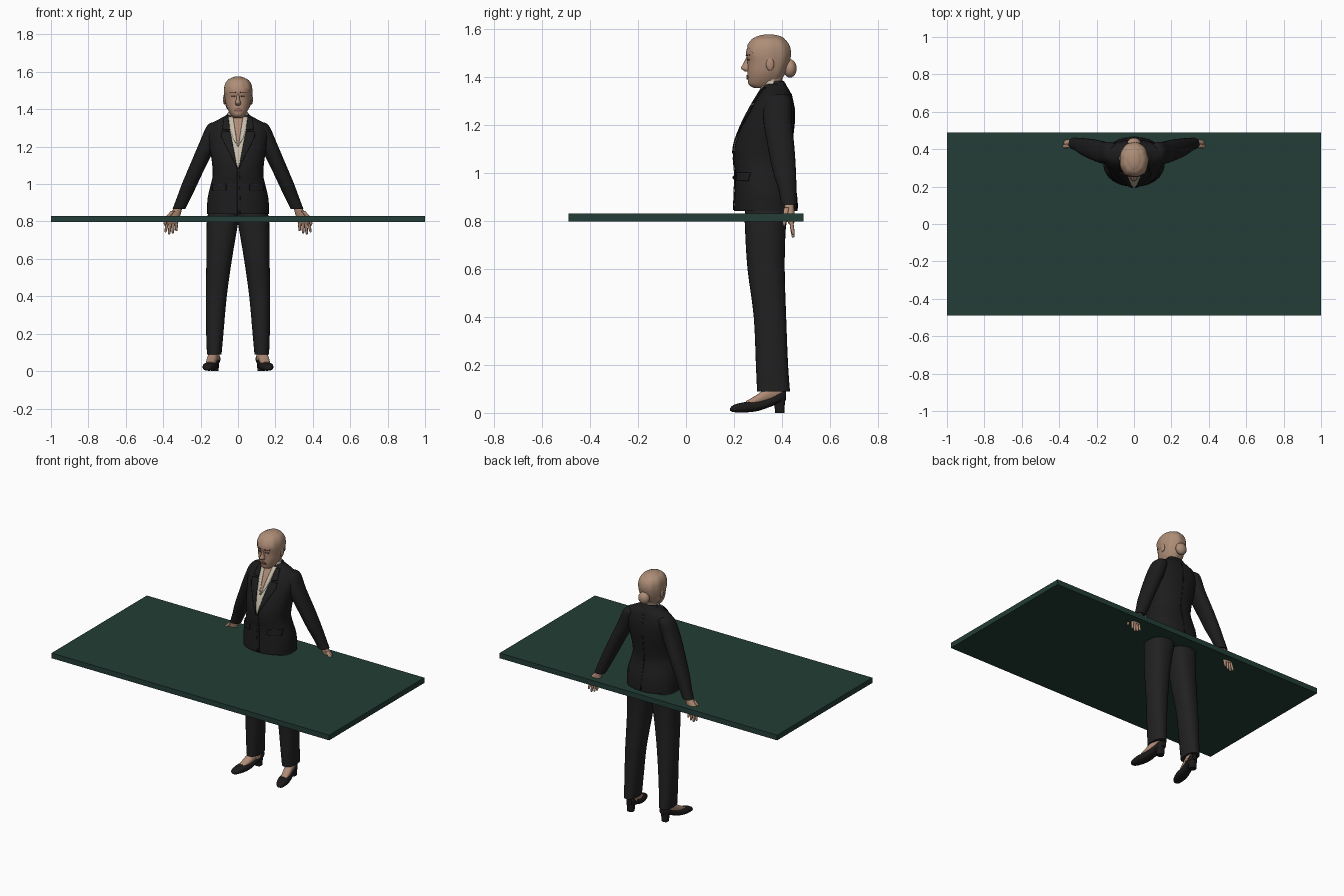
import bpy, bmesh, math
from mathutils import Vector
from mathutils.bvhtree import BVHTree

if "Cube" in bpy.data.objects:
    bpy.data.objects.remove(bpy.data.objects["Cube"], do_unlink=True)


def material(name, r, g, b):
    m = bpy.data.materials.new(name)
    m.use_nodes = True
    m.diffuse_color = (r, g, b, 1)
    m.node_tree.nodes["Principled BSDF"].inputs["Base Color"].default_value = (r, g, b, 1)
    return m


GREEN = material("dark green", .017, .047, .037)
CLOTH = material("jacket black", .012, .012, .013)
TROUSER = material("trouser charcoal", .015, .015, .016)
SKIN = material("skin", .43, .26, .18)
HAIR = material("blonde hair", .42, .27, .185)
SHIRT = material("cream shirt", .56, .5, .4)
LEATHER = material("shoe leather", .012, .01, .01)
LIPS = material("lips", .27, .12, .09)
BROWN = material("brow brown", .12, .07, .05)


def finish(name, bm, mat, smooth=True):
    bmesh.ops.recalc_face_normals(bm, faces=bm.faces)
    mesh = bpy.data.meshes.new(name)
    bm.to_mesh(mesh)
    ob = bpy.data.objects.new(name, mesh)
    bpy.context.collection.objects.link(ob)
    mesh.materials.append(mat)
    if smooth:
        bpy.ops.object.select_all(action='DESELECT')
        ob.select_set(True)
        bpy.context.view_layer.objects.active = ob
        bpy.ops.object.shade_smooth_by_angle(angle=math.radians(50))
    return ob


def spline(rows, steps):
    """Catmull-Rom interpolation through section rows."""
    out = []
    for i in range(len(rows) - 1):
        quad = zip(rows[max(i - 1, 0)], rows[i], rows[i + 1], rows[min(i + 2, len(rows) - 1)])
        quad = list(quad)
        for k in range(steps):
            t = k / steps
            out.append([b + .5 * t * (c - a + t * (2 * a - 5 * b + 4 * c - d
                        + t * (3 * (b - c) + d - a))) for a, b, c, d in quad])
    return out + [list(rows[-1])]


def loft(name, rows, mat, side=1, axis='z', n=28, p=2.2, steps=4, ripple=0, grow=0, cut=None):
    """Skin oval sections (position, x min, x max, other min, other max)."""
    bm = bmesh.new()
    rings = []
    for t, a0, a1, b0, b1 in spline(rows, steps):
        ring = []
        for j in range(n):
            ang = 2 * math.pi * j / n
            c, s = math.cos(ang), math.sin(ang)
            k = 1 + ripple * math.cos(9 * ang)
            u = (a0 + a1) / 2 + ((a1 - a0) / 2 + grow) * k * math.copysign(abs(c) ** (2 / p), c)
            v = (b0 + b1) / 2 + ((b1 - b0) / 2 + grow) * k * math.copysign(abs(s) ** (2 / p), s)
            ring.append(bm.verts.new((side * u, v, t) if axis == 'z' else (side * u, t, v)))
        rings.append(ring)
    for lo, hi in zip(rings, rings[1:]):
        for j in range(n):
            bm.faces.new((lo[j], lo[(j + 1) % n], hi[(j + 1) % n], hi[j]))
    bm.faces.new(rings[0])
    bm.faces.new(rings[-1])
    if cut:
        bmesh.ops.bisect_plane(bm, geom=bm.verts[:] + bm.edges[:] + bm.faces[:],
                               plane_co=cut[0], plane_no=cut[1], clear_inner=True)
    return finish(name, bm, mat)


def ball(name, centre, size, mat):
    bm = bmesh.new()
    bmesh.ops.create_uvsphere(bm, u_segments=20, v_segments=12, radius=1)
    bmesh.ops.scale(bm, verts=bm.verts, vec=size)
    bmesh.ops.translate(bm, verts=bm.verts, vec=centre)
    return finish(name, bm, mat)


def patch(name, target, corners, mat, lift=.003, side=1, back=False, n=8):
    """Thin plate with four (x, z) corners, laid on the front or back of target."""
    tree = BVHTree.FromPolygons([v.co for v in target.data.vertices],
                                [q.vertices[:] for q in target.data.polygons])
    bl, br, tr, tl = [Vector(c) for c in corners]
    d = -1 if back else 1
    bm = bmesh.new()
    grid = {}
    for i in range(n + 1):
        for j in range(n + 1):
            q = bl.lerp(br, i / n).lerp(tl.lerp(tr, i / n), j / n)
            hit, normal, _, _ = tree.ray_cast(Vector((side * q.x, -d * 2, q.y)), Vector((0, d, 0)))
            if hit:
                grid[i, j] = bm.verts.new(hit + normal * lift)
    for i in range(n):
        for j in range(n):
            keys = [(i, j), (i + 1, j), (i + 1, j + 1), (i, j + 1)]
            if all(k in grid for k in keys):
                bm.faces.new([grid[k] for k in keys])
    ob = finish(name, bm, mat)
    mod = ob.modifiers.new("thickness", 'SOLIDIFY')
    mod.thickness, mod.offset = .004, 0
    return ob


def box_quad(x0, x1, z0, z1):
    return (x0, z0), (x1, z0), (x1, z1), (x0, z1)


# Table top
bm = bmesh.new()
bmesh.ops.create_cube(bm, size=1)
bmesh.ops.scale(bm, verts=bm.verts, vec=(2, .98, .034))
bmesh.ops.translate(bm, verts=bm.verts, vec=(0, 0, .813))
finish("table_top", bm, GREEN, smooth=False)

# Jacket body, given as (z, half width, front, back)
body = [(.84, .165, .2, .465), (.92, .163, .203, .458), (1, .145, .205, .437),
        (1.05, .135, .2, .432), (1.12, .14, .205, .44), (1.2, .153, .235, .45),
        (1.27, .163, .27, .45), (1.32, .147, .3, .44), (1.345, .105, .315, .43),
        (1.37, .06, .328, .412)]
jacket = loft("jacket_body", [(z, -w, w, f, b) for z, w, f, b in body], CLOTH, n=40)
loft("jacket_collar", [(1.335, -.078, .078, .345, .43), (1.36, -.066, .066, .345, .42),
                       (1.382, -.054, .054, .345, .408)], CLOTH)
loft("shirt_collar", [(1.34, -.062, .062, .318, .41), (1.385, -.051, .051, .325, .404)], SHIRT)

# Shirt front, bare throat, jacket closure
patch("shirt_front", jacket, ((-.006, 1.085), (.006, 1.085), (.056, 1.345), (-.056, 1.345)), SHIRT)
patch("throat", jacket, ((-.002, 1.2), (.002, 1.2), (.027, 1.362), (-.027, 1.362)), SKIN, .0055)
patch("front_edge", jacket, ((-.004, .845), (.014, .845), (.008, 1.09), (-.004, 1.09)), CLOTH)
patch("back_seam", jacket, box_quad(-.003, .003, .85, 1.33), CLOTH, .001, back=True)
for i, z in enumerate((1.06, .98)):
    ball(f"button_{i + 1}", (.004, .199, z), (.008, .005, .008), LEATHER)

# Neck and head
loft("neck", [(1.3, -.055, .055, .32, .42), (1.36, -.046, .046, .315, .4),
              (1.42, -.047, .047, .31, .405)], SKIN)
skull = [(1.352, .022, .285, .36), (1.366, .036, .262, .375), (1.39, .051, .257, .395),
         (1.42, .063, .256, .412), (1.46, .07, .256, .427), (1.5, .072, .25, .433),
         (1.535, .066, .262, .424), (1.56, .047, .284, .4), (1.571, .015, .32, .36)]
skull = [(z, -w, w, f, b) for z, w, f, b in skull]
head = loft("head", skull, SKIN, n=36)
loft("hair", skull, HAIR, n=72, ripple=.012, grow=.004,
     cut=((0, .25, 1.532), (0, .115, .095)))
ball("hair_crown", (0, .345, 1.548), (.05, .07, .028), HAIR)
ball("hair_bun", (0, .433, 1.434), (.036, .028, .038), HAIR)
loft("nose", [(1.482, -.007, .007, .252, .28), (1.455, -.009, .009, .239, .28),
              (1.435, -.015, .015, .229, .28), (1.421, -.012, .012, .247, .28)], SKIN, n=16)
patch("upper_lip", head, ((-.023, 1.399), (.023, 1.399), (.007, 1.407), (-.007, 1.407)), LIPS, .002)
patch("lower_lip", head, ((-.012, 1.389), (.012, 1.389), (.022, 1.397), (-.022, 1.397)), LIPS, .003)

for side, word in ((1, "left"), (-1, "right")):
    # Face
    patch(word + "_eye", head, box_quad(.017, .037, 1.467, 1.474), BROWN, .001, side)
    patch(word + "_brow", head, ((.012, 1.486), (.044, 1.488), (.043, 1.493), (.012, 1.491)),
          BROWN, .001, side)
    ball(word + "_ear", (side * .072, .35, 1.452), (.008, .017, .027), SKIN)

    # Lapel, collar leaf, shirt edge and pocket flap
    patch(word + "_lapel", jacket, ((.003, 1.08), (.088, 1.25), (.086, 1.278), (.041, 1.28)),
          CLOTH, .007, side)
    patch(word + "_collar_leaf", jacket, ((.043, 1.285), (.082, 1.29), (.074, 1.35), (.05, 1.352)),
          CLOTH, .007, side)
    patch(word + "_shirt_leaf", jacket, ((.003, 1.2), (.03, 1.25), (.052, 1.355), (.026, 1.36)),
          SHIRT, .0055, side)
    patch(word + "_pocket_flap", jacket, box_quad(.062, .134, .965, 1), CLOTH, .004, side)

    # Sleeve
    loft(word + "_sleeve", [(1.328, .1, .145, .355, .415), (1.305, .085, .17, .328, .437),
                            (1.22, .11, .207, .322, .44), (1.1, .17, .258, .342, .452),
                            (1, .217, .3, .363, .458), (.93, .25, .326, .385, .46),
                            (.866, .283, .35, .398, .462)], CLOTH, side)

    # Hand
    loft(word + "_palm", [(.9, .292, .333, .41, .45), (.865, .3, .347, .41, .45),
                          (.83, .309, .376, .415, .452), (.8, .318, .386, .422, .452),
                          (.786, .322, .384, .428, .448)], SKIN, side, n=20)
    for i, tip in enumerate((.748, .736, .73, .742)):
        x, drift = .331 + .0155 * i, .004 * i - .002
        loft(f"{word}_finger_{i + 1}",
             [(z, x + drift * f - w, x + drift * f + w, .438 + .008 * f - w, .438 + .008 * f + w)
              for z, f, w in ((.8, 0, .0085), ((.8 + tip) / 2, .5, .008),
                              (tip + .005, 1, .006), (tip, 1, .002))], SKIN, side, n=10, steps=2)
    loft(word + "_thumb", [(.855, .335, .36, .408, .43), (.825, .363, .385, .404, .424),
                           (.795, .38, .397, .402, .418), (.778, .387, .395, .405, .412)],
         SKIN, side, n=12)

    # Trouser leg
    loft(word + "_trouser_leg", [(.93, -.01, .145, .25, .44), (.82, -.004, .164, .245, .425),
                                 (.76, .005, .168, .246, .415), (.6, .032, .169, .256, .411),
                                 (.4, .06, .172, .282, .417), (.2, .078, .17, .291, .425),
                                 (.09, .088, .166, .296, .433)], TROUSER, side, p=2.4)

    # Foot, shoe and heel; the toes turn outward
    def foot_rows(rows):
        return [(y, .202 - .2 * y - w, .202 - .2 * y + w, lo, hi) for y, w, lo, hi in rows]

    loft(word + "_shoe", foot_rows([(.184, .01, .008, .02), (.2, .025, .003, .034),
                                    (.25, .036, .002, .046), (.3, .034, .008, .05),
                                    (.35, .029, .025, .065), (.395, .029, .042, .088),
                                    (.416, .018, .052, .088)]), LEATHER, side, 'y', p=2.5)
    loft(word + "_foot", foot_rows([(.25, .02, .03, .049), (.29, .026, .03, .072),
                                    (.33, .027, .04, .1), (.37, .025, .05, .12),
                                    (.4, .02, .06, .11)]), SKIN, side, 'y')
    loft(word + "_ankle", [(.06, .1, .146, .335, .403), (.14, .1, .15, .335, .405)], SKIN, side)
    loft(word + "_shoe_heel", [(0, .104, .144, .37, .41), (.03, .102, .146, .368, .411),
                               (.06, .099, .149, .355, .414)], LEATHER, side, p=3)
